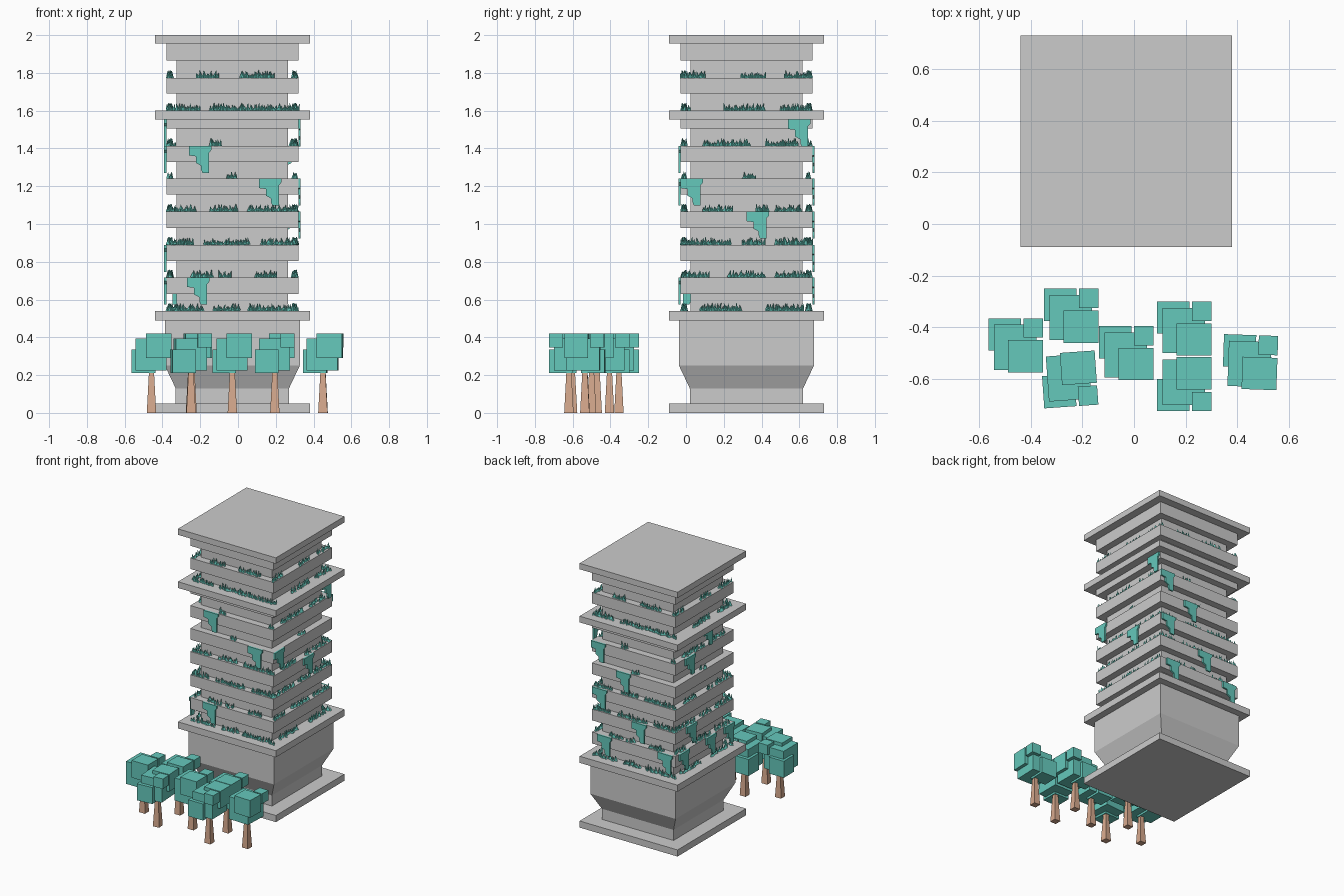
import bpy, bmesh, random
from math import radians, pi
from mathutils import Matrix, Vector

if "Cube" in bpy.data.objects:
    bpy.data.objects.remove(bpy.data.objects["Cube"])

random.seed(4)
CX, CY = -0.03, 0.32          # tower centre


def mat(name, col):
    m = bpy.data.materials.new(name)
    m.diffuse_color = col
    m.use_nodes = True
    m.node_tree.nodes["Principled BSDF"].inputs["Base Color"].default_value = m.diffuse_color
    return m


GREEN = mat("leaf_green", (0.13, 0.58, 0.50, 1))
BROWN = mat("bark_brown", (0.68, 0.40, 0.27, 1))


def finish(name, bm, material=None):
    bmesh.ops.recalc_face_normals(bm, faces=bm.faces)
    me = bpy.data.meshes.new(name)
    bm.to_mesh(me)
    bm.free()
    ob = bpy.data.objects.new(name, me)
    bpy.context.collection.objects.link(ob)
    if material:
        me.materials.append(material)
    return ob


def box(bm, lo, hi, M=Matrix()):
    lo, hi = Vector(lo), Vector(hi)
    size = hi - lo
    S = Matrix.Diagonal((*size, 1))
    bmesh.ops.create_cube(bm, size=1, matrix=M @ Matrix.Translation((lo + hi) / 2) @ S)


def stack(name, profile):
    """Square tower section from (half width, z) pairs."""
    bm = bmesh.new()
    rings = []
    for h, z in profile:
        rings.append([bm.verts.new((CX + sx * h, CY + sy * h, z))
                      for sx, sy in ((-1, -1), (1, -1), (1, 1), (-1, 1))])
    for a, b in zip(rings, rings[1:]):
        for i in range(4):
            j = (i + 1) % 4
            bm.faces.new((a[i], a[j], b[j], b[i]))
    bm.faces.new(rings[0][::-1])
    bm.faces.new(rings[-1])
    return finish(name, bm)


# Tower: podium, core, wide slabs and balcony bands
stack("podium", [(0.30, 0.05), (0.30, 0.13), (0.357, 0.25), (0.357, 0.49)])
stack("core", [(0.296, 0.54), (0.296, 1.955)])
for name, z0, z1 in (("ground_slab", 0, 0.05), ("lower_slab", 0.49, 0.54),
                     ("upper_slab", 1.553, 1.6), ("roof_slab", 1.955, 2.0)):
    stack(name, [(0.41, z0), (0.41, z1)])
for i, (z0, z1) in enumerate(((0.63, 0.717), (0.805, 0.89), (0.98, 1.065), (1.155, 1.24),
                              (1.328, 1.413), (1.505, 1.553), (1.69, 1.773), (1.865, 1.955))):
    stack(f"balcony_{i + 1}", [(0.349, z0), (0.349, z1)])


def side(k):
    """Local frame of side k: u along x, outward -y."""
    return Matrix.Translation((CX, CY, 0)) @ Matrix.Rotation(k * pi / 2, 4, 'Z')


# Balcony grass: spans of u per level for front and right, reused behind
FRONT = {0.54: [(-.35, -.15), (-.1, .05), (.08, .35)],
         0.717: [(-.22, -.10), (-.07, 0), (.12, .24)],
         0.89: [(-.35, -.2), (-.15, .1), (.15, .35)],
         1.065: [(-.35, -.19), (-.12, .03), (.08, .35)],
         1.24: [(-.03, .03)],
         1.413: [(-.12, -.06), (.3, .35)],
         1.6: [(-.35, -.17), (-.12, .35)],
         1.773: [(-.19, -.07), (.04, .22)]}
RIGHT = {0.54: [(-.25, -.02), (.1, .3)],
         0.717: [(-.33, -.2), (-.1, .1), (.15, .33)],
         0.89: [(-.35, -.08), (-.02, .1), (.15, .35)],
         1.065: [(-.23, -.07), (.05, .12), (.15, .3)],
         1.24: [(-.02, .05)],
         1.413: [(-.23, .02), (.1, .28)],
         1.6: [(-.12, .1), (.18, .35)],
         1.773: [(-.35, -.22), (-.03, .1), (.2, .35)]}

for k, (name, spans) in enumerate((("front", FRONT), ("right", RIGHT),
                                   ("back", FRONT), ("left", RIGHT))):
    bm = bmesh.new()
    M = side(k)
    for z, parts in spans.items():
        for a, b in parts:
            u = a + 0.006
            while u < b - 0.004:
                h = random.uniform(0.018, 0.042)
                T = (Matrix.Translation((u, random.uniform(-0.342, -0.318), z))
                     @ Matrix.Rotation(random.uniform(-0.3, 0.3), 4, 'Y')
                     @ Matrix.Translation((0, 0, h / 2)))
                bmesh.ops.create_cone(bm, cap_ends=True, segments=4, radius1=0.009,
                                      radius2=0.001, depth=h, matrix=M @ T)
                u += random.uniform(0.006, 0.011)
    finish(f"grass_{name}", bm, GREEN)

# Hanging vines: stepped flat panels
VINE = [(-.06, 0), (.06, 0), (.06, -.02), (.047, -.035), (.047, -.143), (.012, -.143),
        (.005, -.125), (.005, -.105), (-.022, -.09), (-.022, -.055), (-.06, -.05)]
VINES = {0: [(-.17, 1.413), (.20, 1.24), (-.18, .717)],
         1: [(-.29, 1.24), (.06, 1.065), (.28, 1.553)],
         2: [(-.08, 1.24), (.05, .89), (-.28, 1.065), (-.24, .717), (.27, .717), (-.29, 1.413)],
         3: [(-.18, 1.413), (-.16, .89), (.07, .717), (.04, 1.553), (-.25, .717), (.29, .717)]}
for k, name in enumerate(("front", "right", "back", "left")):
    bm = bmesh.new()
    for u, z in VINES[k]:
        f = bm.faces.new([bm.verts.new((u + a, -0.349, z + b)) for a, b in VINE])
        ext = bmesh.ops.extrude_face_region(bm, geom=[f])
        moved = [v for v in ext["geom"] if isinstance(v, bmesh.types.BMVert)]
        bmesh.ops.translate(bm, verts=moved, vec=(0, -0.012, 0))
    bmesh.ops.transform(bm, matrix=side(k), verts=bm.verts)
    finish(f"vines_{name}", bm, GREEN)

# Trees: tapered square trunk with a crown of overlapping boxes
CROWN = [((-.105, -.02, .21), (.02, .105, .335)),
         ((-.085, -.095, .225), (.08, .08, .395)),
         ((.03, .03, .345), (.105, .105, .42)),
         ((-.03, -.105, .29), (.105, .02, .42))]
TREES = [(-.458, -.47, 0, 1), (-.243, -.355, 0, 1), (-.25, -.602, 4, -1), (-.03, -.50, 0, 1),
         (.195, -.405, 0, 1), (.195, -.62, 0, -1), (.45, -.535, -2, 1)]
for i, (x, y, rot, flip) in enumerate(TREES):
    M = (Matrix.Translation((x, y, 0)) @ Matrix.Rotation(radians(rot), 4, 'Z')
         @ Matrix.Diagonal((1, flip, 1, 1)))
    bm = bmesh.new()
    bmesh.ops.create_cone(bm, cap_ends=True, segments=4, radius1=0.035, radius2=0.018, depth=0.23,
                          matrix=M @ Matrix.Translation((0, 0, .115)) @ Matrix.Rotation(pi / 4, 4, 'Z'))
    finish(f"tree_trunk_{i + 1}", bm, BROWN)
    bm = bmesh.new()
    for lo, hi in CROWN:
        box(bm, lo, hi, M)
    finish(f"tree_crown_{i + 1}", bm, GREEN)
